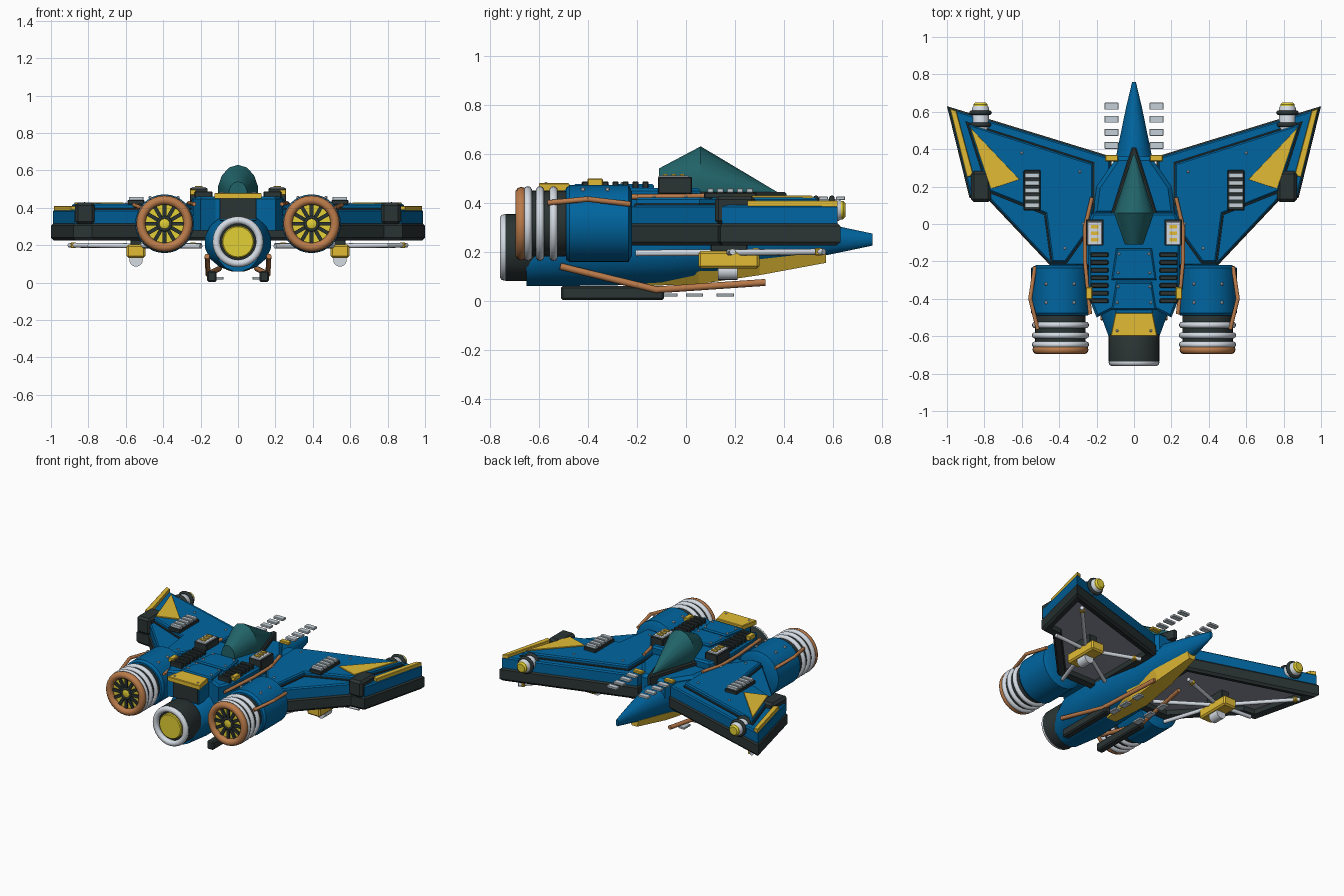
import bpy, bmesh, math
from mathutils import Vector, Matrix

if "Cube" in bpy.data.objects:
    bpy.data.objects.remove(bpy.data.objects["Cube"])


def material(name, rgb):
    m = bpy.data.materials.new(name)
    m.use_nodes = True
    m.diffuse_color = (*rgb, 1)
    m.node_tree.nodes["Principled BSDF"].inputs["Base Color"].default_value = (*rgb, 1)
    return m


BLUE = material("hull blue", (0, .13, .35))
TEAL = material("canopy teal", (.015, .125, .14))
DARK = material("dark metal", (.024, .034, .034))
YELLOW = material("marking yellow", (.76, .5, .035))
GLOW = material("glow yellow", (.76, .62, .035))
COPPER = material("copper", (.5, .2, .07))
WHITE = material("pale metal", (.66, .71, .77))
GREY = material("plate grey", (.55, .63, .68))
UNDER = material("underside grey", (.27, .29, .35))


def finish(name, bm, mat, mirror=True, smooth=True):
    """Turn a bmesh into an object; side parts are mirrored across x."""
    bmesh.ops.recalc_face_normals(bm, faces=bm.faces)
    me = bpy.data.meshes.new(name)
    bm.to_mesh(me)
    bm.free()
    me.materials.append(mat)
    if smooth:
        me.shade_smooth()
        me.set_sharp_from_angle(angle=.65)
    ob = bpy.data.objects.new(name, me)
    bpy.context.collection.objects.link(ob)
    if mirror:
        mod = ob.modifiers.new("Mirror", "MIRROR")
        mod.use_mirror_merge = False
    return ob


def skin(bm, rings, caps=True, loop=False):
    """Join rings of points with quads."""
    vs = [[bm.verts.new(p) for p in r] for r in rings]
    n = len(vs[0])
    pairs = list(zip(vs, vs[1:])) + ([(vs[-1], vs[0])] if loop else [])
    for a, b in pairs:
        for i in range(n):
            bm.faces.new((a[i], a[(i + 1) % n], b[(i + 1) % n], b[i]))
    if caps and not loop:
        bm.faces.new(vs[0])
        bm.faces.new(vs[-1])


def shrink(pts, d):
    """Inset a counter-clockwise outline by d."""
    out = []
    for i, p in enumerate(pts):
        p = Vector(p)
        a = (p - Vector(pts[i - 1])).normalized()
        b = (Vector(pts[(i + 1) % len(pts)]) - p).normalized()
        na, nb = Vector((-a.y, a.x)), Vector((-b.y, b.x))
        out.append(p + (na + nb) * (d / (1 + na.dot(nb))))
    return out


def prism(name, pts, z0, z1, mat, taper=.006, mirror=True):
    bm = bmesh.new()
    skin(bm, [[(p[0], p[1], z) for p in q] for q, z in (
        (pts, z0), (pts, z1 - taper), (shrink(pts, taper), z1))])
    return finish(name, bm, mat, mirror, False)


def symmetric(half):
    return list(half) + [(-x, y) for x, y in reversed(half)]


def boxes(name, items, mat, mirror=True, bevel=.004):
    """Each item is (centre, size)."""
    bm = bmesh.new()
    for c, s in items:
        bmesh.ops.create_cube(bm, size=1, matrix=Matrix.Translation(c) @ Matrix.Diagonal((*s, 1)))
    if bevel:
        bmesh.ops.bevel(bm, geom=bm.edges[:], offset=bevel, segments=1, affect='EDGES')
    return finish(name, bm, mat, mirror, False)


def lathe(name, profile, cx, cz, mat, mirror=True, loop=False, n=32):
    """Turn (radius, y) points about an axis along y."""
    bm = bmesh.new()
    ang = [math.tau * i / n for i in range(n)]
    skin(bm, [[(cx + r * math.cos(a), y, cz + r * math.sin(a)) for a in ang]
              for r, y in profile], loop=loop)
    return finish(name, bm, mat, mirror)


def ring(name, major, minor, y, cx, cz, mat, mirror=True):
    prof = [(major + minor * math.cos(k * math.tau / 10), y + minor * math.sin(k * math.tau / 10))
            for k in range(10)]
    return lathe(name, prof, cx, cz, mat, mirror, True)


def loft(name, sections, mat, n=16):
    """Each section is (y, centre z, half width, half height)."""
    bm = bmesh.new()
    ang = [math.tau * (i + .5) / n for i in range(n)]
    skin(bm, [[(w * math.cos(a), y, z + h * math.sin(a)) for a in ang] for y, z, w, h in sections])
    return finish(name, bm, mat, False)


def pipe(name, pts, r, mat):
    bm = bmesh.new()
    for a, b in zip(pts, pts[1:]):
        a, b = Vector(a), Vector(b)
        m = Matrix.Translation((a + b) / 2) @ (b - a).to_track_quat('Z', 'Y').to_matrix().to_4x4()
        bmesh.ops.create_cone(bm, cap_ends=True, segments=10, radius1=r, radius2=r,
                              depth=(b - a).length + r * .4, matrix=m)
    return finish(name, bm, mat)


# Fuselage, decks and canopy
loft("fuselage", [(-.65, .185, .12, .127), (-.49, .215, .18, .157), (-.1, .225, .175, .162),
                  (.15, .24, .14, .15), (.4, .25, .09, .1), (.62, .25, .044, .055),
                  (.76, .25, .01, .025)], BLUE)
prism("rear_deck", symmetric([(.12, -.46), (.2, -.5), (.24, -.4), (.25, 0), (.22, .06)]),
      .28, .46, BLUE, .012, False)
prism("front_deck", symmetric([(.22, .05), (.2, .2), (.09, .36)]), .28, .415, BLUE, .02, False)
for nm, y0, y1 in (("spine_plate_front", -.3, -.13), ("spine_plate_rear", -.46, -.31)):
    prism(nm, symmetric([(.12, y0), (.095, y1)]), .45, .477, BLUE, .008, False)
prism("tail_plate", symmetric([(.125, -.6), (.1, -.475)]), .45, .48, YELLOW, .004, False)
boxes("tail_support", [((0, -.51, .39), (.2, .13, .12))], BLUE, False)
boxes("tail_support_end", [((0, -.577, .395), (.19, .008, .11))], DARK, False, 0)
prism("canopy_frame", symmetric([(.075, -.13), (.122, .06), (.012, .41)]), .38, .444, DARK, .008, False)
loft("canopy", [(-.11, .475, .05, .065), (.06, .48, .11, .15), (.37, .437, .006, .008)], TEAL, 14)
boxes("deck_vents", [((.185, -.165 - .041 * i, .47), (.095, .025, .035)) for i in range(7)], DARK)
boxes("deck_box", [((.21, -.045, .47), (.095, .14, .07))], DARK)
boxes("deck_box_lid", [((.21, -.05, .505), (.078, .125, .012))], WHITE)
boxes("deck_box_lights", [((.21, -.05 + d, .513), (.04, .018, .01)) for d in (-.035, 0, .035)], YELLOW, bevel=0)
boxes("deck_latch", [((.24, -.37, .483), (.035, .065, .03)), ((.12, .352, .42), (.07, .035, .02))], YELLOW)
boxes("nose_fins", [((.12, y, .418), (.074, .037, .015)) for y in (.42, .49, .56, .63)], GREY, bevel=.002)
boxes("rivets", [((x, y, .479), (.014, .014, .012)) for x, y in
                 ((.08, -.16), (.085, -.26), (.085, -.335), (.09, -.42), (.09, -.57))], WHITE)

# Central nozzle
lathe("nozzle", [(.13, -.585), (.136, -.6), (.136, -.735), (.105, -.75), (.1, -.72)], 0, .218, DARK, False)
ring("nozzle_rim", .116, .02, -.74, 0, .218, WHITE, False)
lathe("nozzle_glow", [(.086, -.7), (.086, -.745), (.08, -.75)], 0, .218, GLOW, False)

# Belly: keel, skids, pipes and plates
bm = bmesh.new()
skin(bm, [[(s * w, y, z) for s, z in ((-1, top), (1, top), (.6, bot), (-.6, bot))]
          for y, w, top, bot in ((-.22, .06, .085, .06), (.05, .1, .12, .068),
                                 (.3, .085, .17, .105), (.57, .035, .2, .155))])
finish("keel", bm, YELLOW, False, False)
boxes("skid", [((.14, -.3, .032), (.05, .42, .058))], DARK, bevel=.008)
pipe("belly_pipe", [(.165, -.51, .14), (.16, -.12, .045), (.1, .32, .075)], .014, COPPER)
boxes("belly_plates", [((.1, y, .024), (.045, .07, .014)) for y in (-.07, .035, .16)], GREY, bevel=.002)

# Wings: dark rim with recessed underside, blue skin, raised panel
outline = [(1, .63), (.12, .36), (.12, -.23), (.44, -.23), (.78, .13), (.88, .14)]
bm = bmesh.new()
skin(bm, [[(p[0], p[1], z) for p in shrink(outline, d)] for d, z in (
    (.055, .265), (.05, .235), (.012, .225), (0, .24), (0, .305), (.012, .32))])
rim = finish("wing_rim", bm, DARK, smooth=False)
rim.data.materials.append(UNDER)
for f in rim.data.polygons:
    if f.normal.z < -.9 and f.center.z > .25:
        f.material_index = 1
prism("wing_skin", shrink(outline, .008), .31, .39, BLUE, .008)
panel = [(.9, .548), (.21, .328), (.21, 0), (.36, -.21), (.445, -.21), (.48, .05), (.78, .17)]
prism("wing_panel_seam", panel, .385, .398, DARK, .002)
prism("wing_panel", shrink(panel, .008), .39, .422, BLUE, .008)
prism("wing_marking", [(.875, .515), (.612, .238), (.765, .188)], .415, .429, YELLOW, .001)
boxes("tip_block", [((.818, .2, .37), (.105, .165, .115))], DARK, bevel=.015)
prism("tip_strip", [(.985, .618), (.95, .605), (.858, .26), (.894, .25)], .385, .41, YELLOW, .003)
boxes("wing_vent_base", [((.545, .18, .43), (.09, .215, .025))], DARK)
boxes("wing_vent_slats", [((.545, .1 + .04 * i, .45), (.078, .026, .018)) for i in range(5)], GREY, bevel=.002)
boxes("wing_rivets", [((x, y, .424), (.014, .014, .01)) for x, y in ((.29, .28), (.27, 0), (.37, -.13), (.6, .38))], WHITE)

# Wing-tip guns
lathe("tip_gun", [(.035, .48), (.045, .49), (.045, .62), (.036, .635)], .82, .37, WHITE)
for y in (.53, .595):
    ring("gun_collar", .048, .012, y, .82, .37, DARK)
lathe("gun_cap", [(.038, .62), (.038, .64), (.028, .65)], .82, .37, GLOW)

# Underside pods and struts
boxes("pod", [((.545, .175, .168), (.1, .25, .07))], YELLOW, bevel=.01)
boxes("pod_mount", [((.545, .175, .23), (.06, .15, .08))], DARK)
lathe("pod_sensor", [(.036, .13), (.036, .21)], .545, .122, WHITE, n=20)
hub = (.545, .175, .197)
for end in ((.9, .56, .2), (.2, .3, .2), (.42, -.2, .195), (.8, .19, .2), (.2, -.05, .195)):
    pipe("wing_strut", [hub, end], .013, WHITE)
boxes("strut_ends", [(e, (.03, .03, .03)) for e in ((.88, .54, .2), (.24, .285, .2))], YELLOW)

# Side engines
ex, ez = .393, .315
lathe("engine_body", [(.13, -.22), (.157, -.235), (.157, -.475), (.145, -.49), (.13, -.49)], ex, ez, BLUE)
lathe("engine_core", [(.13, -.48), (.135, -.5), (.135, -.66)], ex, ez, DARK)
for y in (-.54, -.595, -.645):
    ring("engine_ring", .136, .017, y, ex, ez, WHITE)
ring("engine_lip", .126, .024, -.672, ex, ez, COPPER)
lathe("fan_disc", [(.106, -.65), (.106, -.664)], ex, ez, GLOW)
bm = bmesh.new()
for i in range(12):
    m = Matrix.Translation((ex, -.668, ez)) @ Matrix.Rotation(math.tau * i / 12, 4, 'Y')
    bmesh.ops.create_cube(bm, size=1, matrix=m @ Matrix.Translation((.068, 0, 0)) @ Matrix.Diagonal((.076, .014, .02, 1)))
finish("fan_blades", bm, DARK, smooth=False)
ring("fan_hub", .034, .009, -.67, ex, ez, DARK)
lathe("fan_cap", [(.028, -.66), (.028, -.675), (.015, -.68)], ex, ez, GLOW, n=16)
boxes("engine_rivets", [((x, y, .455), (.016, .016, .016)) for x in (.32, .47) for y in (-.32, -.42)], WHITE)

# Copper pipes along deck and engines
pipe("deck_pipe", [(.225, .14, .43), (.262, -.02, .425), (.262, -.2, .425), (.235, -.48, .42)], .011, COPPER)
pipe("engine_pipe", [(.53, -.23, .395), (.555, -.4, .415), (.515, -.56, .4)], .011, COPPER)
